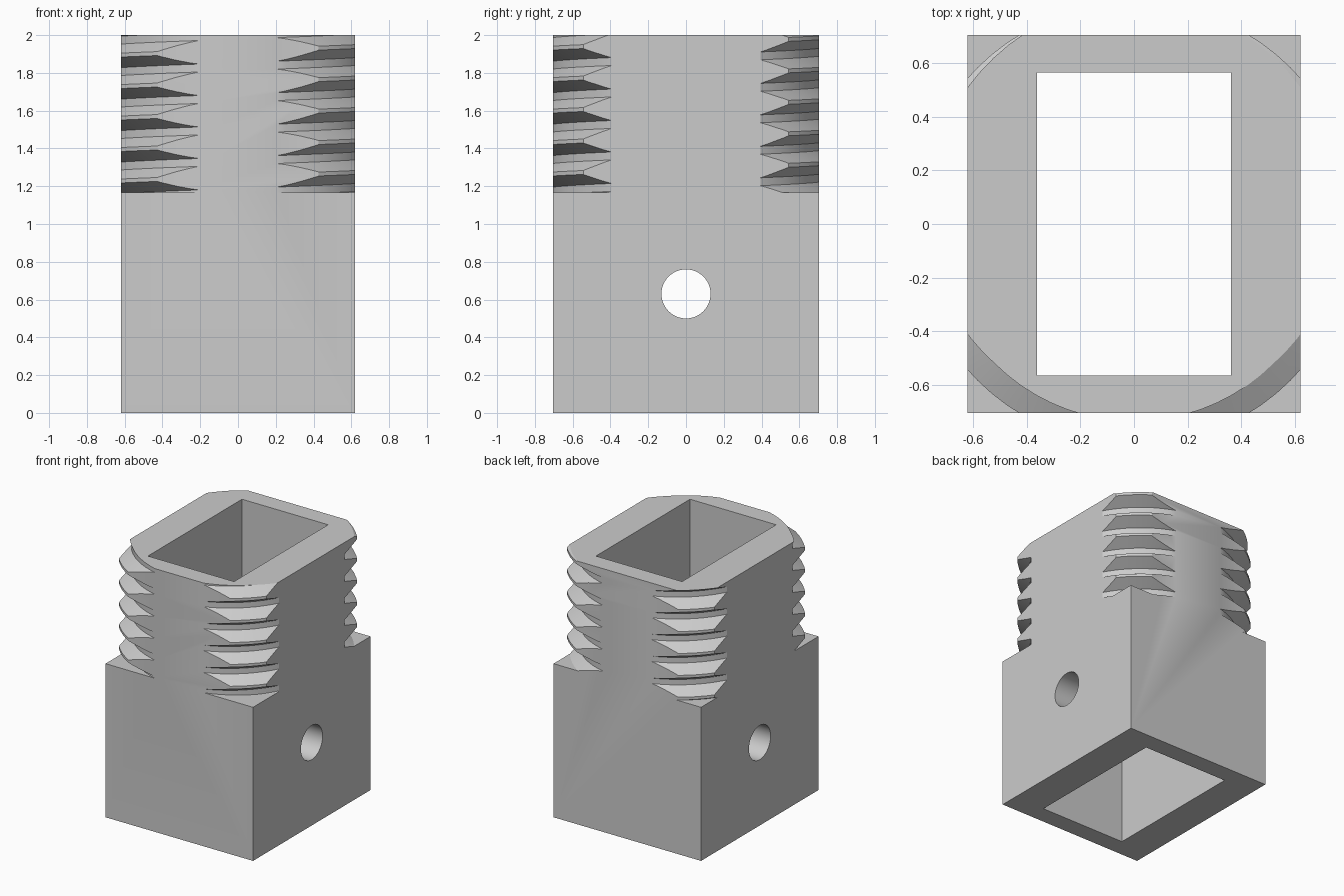
import bpy, bmesh, math
from mathutils import Matrix

if "Cube" in bpy.data.objects:
    bpy.data.objects.remove(bpy.data.objects["Cube"])

HX, HY, H = 0.62, 0.705, 2.0        # block half sizes and height
SHOULDER = 1.167                    # where the threaded section begins
PITCH = (H - SHOULDER) / 5
R_CREST, R_ROOT = 0.825, 0.735
SEGS, TURNS = 72, 11


def make_object(name, bm):
    bmesh.ops.recalc_face_normals(bm, faces=bm.faces[:])
    mesh = bpy.data.meshes.new(name)
    bm.to_mesh(mesh)
    bm.free()
    obj = bpy.data.objects.new(name, mesh)
    bpy.context.collection.objects.link(obj)
    return obj


def box(name, hx, hy, z0, z1):
    bm = bmesh.new()
    bmesh.ops.create_cube(bm, size=1, matrix=Matrix.Translation((0, 0, (z0 + z1) / 2))
                          @ Matrix.Diagonal((2 * hx, 2 * hy, z1 - z0, 1)))
    return make_object(name, bm)


def subtract(obj, cutter):
    mod = obj.modifiers.new("cut", 'BOOLEAN')
    mod.operation = 'DIFFERENCE'
    mod.solver = 'EXACT'
    mod.object = cutter
    bpy.context.view_layer.objects.active = obj
    bpy.ops.object.modifier_apply(modifier=mod.name)
    bpy.data.objects.remove(cutter)


def threaded_rod():
    """Solid right-handed helical thread, longer than the threaded section."""
    profile = [(R_ROOT, -2 / 16), (R_ROOT, 2 / 16), (R_CREST, 7 / 16), (R_CREST, 9 / 16)]
    start = SHOULDER + PITCH / 4 - 3 * PITCH
    bm = bmesh.new()
    cols = []
    for i in range(SEGS + 1):
        a = 2 * math.pi * i / SEGS
        cols.append([bm.verts.new((r * math.cos(a), r * math.sin(a),
                                   start + PITCH * (i / SEGS + t + dz)))
                     for t in range(TURNS) for r, dz in profile])
    for c0, c1 in zip(cols, cols[1:]):
        for j in range(len(c0) - 1):
            bm.faces.new((c0[j], c1[j], c1[j + 1], c0[j + 1]))
    bmesh.ops.remove_doubles(bm, verts=bm.verts[:], dist=1e-4)
    # close both ends with fans
    low = bm.verts.new((0, 0, start))
    high = bm.verts.new((0, 0, start + PITCH * TURNS))
    for e in [e for e in bm.edges if e.is_boundary]:
        tip = low if e.verts[0].co.z < SHOULDER else high
        bm.faces.new((e.verts[0], e.verts[1], tip))
    return make_object("thread_rod", bm)


# Main block
body = box("threaded_block", HX, HY, 0, H)

# Thread cut into the upper corners
die = box("thread_die", 1.1, 1.1, SHOULDER, 2.2)
subtract(die, threaded_rod())
subtract(body, die)

# Rectangular bore through the height
subtract(body, box("bore_cutter", 0.362, 0.565, -0.5, 2.5))

# Round cross hole through both side walls
bm = bmesh.new()
bmesh.ops.create_cone(bm, cap_ends=True, segments=48, radius1=0.13, radius2=0.13, depth=2,
                      matrix=Matrix.Translation((0, 0, 0.63)) @ Matrix.Rotation(math.pi / 2, 4, 'Y'))
subtract(body, make_object("hole_cutter", bm))

# Grey finish
grey = bpy.data.materials.new("grey")
grey.diffuse_color = (0.6, 0.6, 0.6, 1)
grey.use_nodes = True
grey.node_tree.nodes["Principled BSDF"].inputs["Base Color"].default_value = grey.diffuse_color
body.data.materials.clear()
body.data.materials.append(grey)
for p in body.data.polygons:
    p.material_index = 0

body.select_set(True)
bpy.context.view_layer.objects.active = body
bpy.ops.object.shade_smooth_by_angle(angle=math.radians(20))
